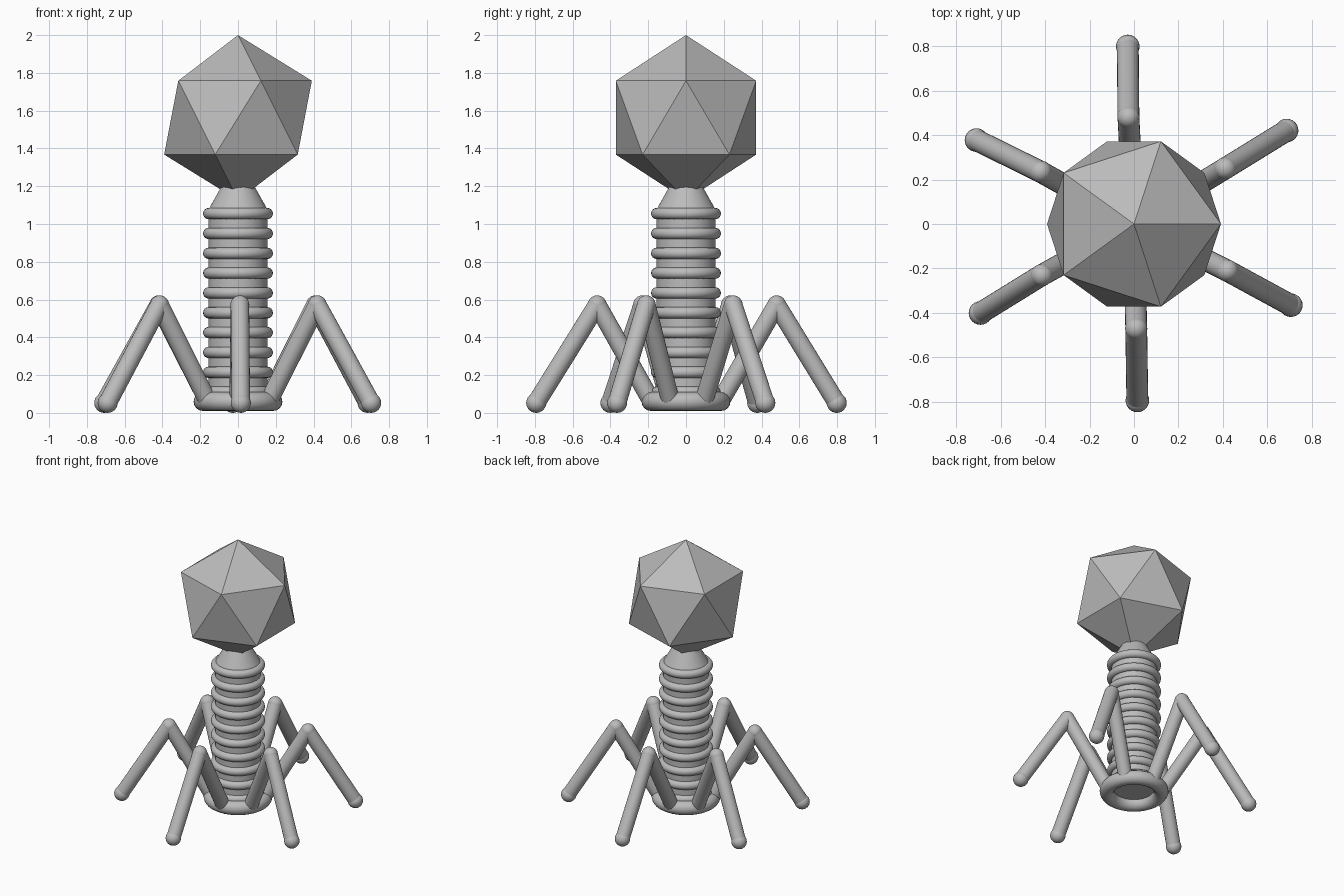
import bpy
import math
from mathutils import Vector

if "Cube" in bpy.data.objects:
    bpy.data.objects.remove(bpy.data.objects["Cube"], do_unlink=True)

grey = bpy.data.materials.new("plain grey")
grey.use_nodes = True
COLOUR = (0.5, 0.5, 0.5, 1)
grey.diffuse_color = COLOUR
grey.node_tree.nodes["Principled BSDF"].inputs["Base Color"].default_value = COLOUR


def finish(name, smooth=True):
    ob = bpy.context.object
    ob.name = name
    ob.data.materials.clear()
    ob.data.materials.append(grey)
    if smooth:
        bpy.ops.object.shade_smooth_by_angle(angle=math.radians(40))
    return ob


def ring(name, z, major, minor):
    bpy.ops.mesh.primitive_torus_add(location=(0, 0, z), major_radius=major, minor_radius=minor,
                                     major_segments=48, minor_segments=16)
    finish(name)


def ball(name, centre, radius):
    bpy.ops.mesh.primitive_uv_sphere_add(location=centre, radius=radius, segments=24, ring_count=12)
    finish(name)


def rod(name, a, b, radius):
    d = b - a
    bpy.ops.mesh.primitive_cylinder_add(vertices=24, radius=radius, depth=d.length, location=(a + b) / 2,
                                        rotation=d.to_track_quat("Z", "Y").to_euler())
    finish(name)


# Faceted head
bpy.ops.mesh.primitive_ico_sphere_add(subdivisions=1, radius=0.437, location=(0, 0, 1.563))
finish("head", smooth=False)

# Neck and tail tube
bpy.ops.mesh.primitive_cone_add(vertices=48, radius1=0.157, radius2=0.09, depth=0.12, location=(0, 0, 1.135))
finish("neck")
rod("tail_tube", Vector((0, 0, 0.07)), Vector((0, 0, 1.08)), 0.157)

# Stacked tail rings and base ring
for i in range(10):
    ring(f"tail_ring_{i + 1}", 1.055 - 0.105 * i, 0.155, 0.03)
ring("base_ring", 0.06, 0.185, 0.05)

# Six bent legs: knee x, y then foot x, y
LEGS = {
    "front": (0.01, -0.47, 0.015, -0.793),
    "back": (-0.025, 0.48, -0.028, 0.798),
    "front_left": (0.42, -0.21, 0.705, -0.365),
    "back_left": (0.41, 0.25, 0.686, 0.42),
    "front_right": (-0.415, -0.23, -0.69, -0.4),
    "back_right": (-0.42, 0.235, -0.708, 0.377),
}
for side, (kx, ky, fx, fy) in LEGS.items():
    knee = Vector((kx, ky, 0.572))
    foot = Vector((fx, fy, 0.053))
    hip = Vector((kx, ky, 0)).normalized() * 0.19 + Vector((0, 0, 0.075))
    rod(side + "_upper_leg", hip, knee, 0.049)
    rod(side + "_lower_leg", knee, foot, 0.049)
    ball(side + "_knee", knee, 0.05)
    ball(side + "_foot", foot, 0.053)
